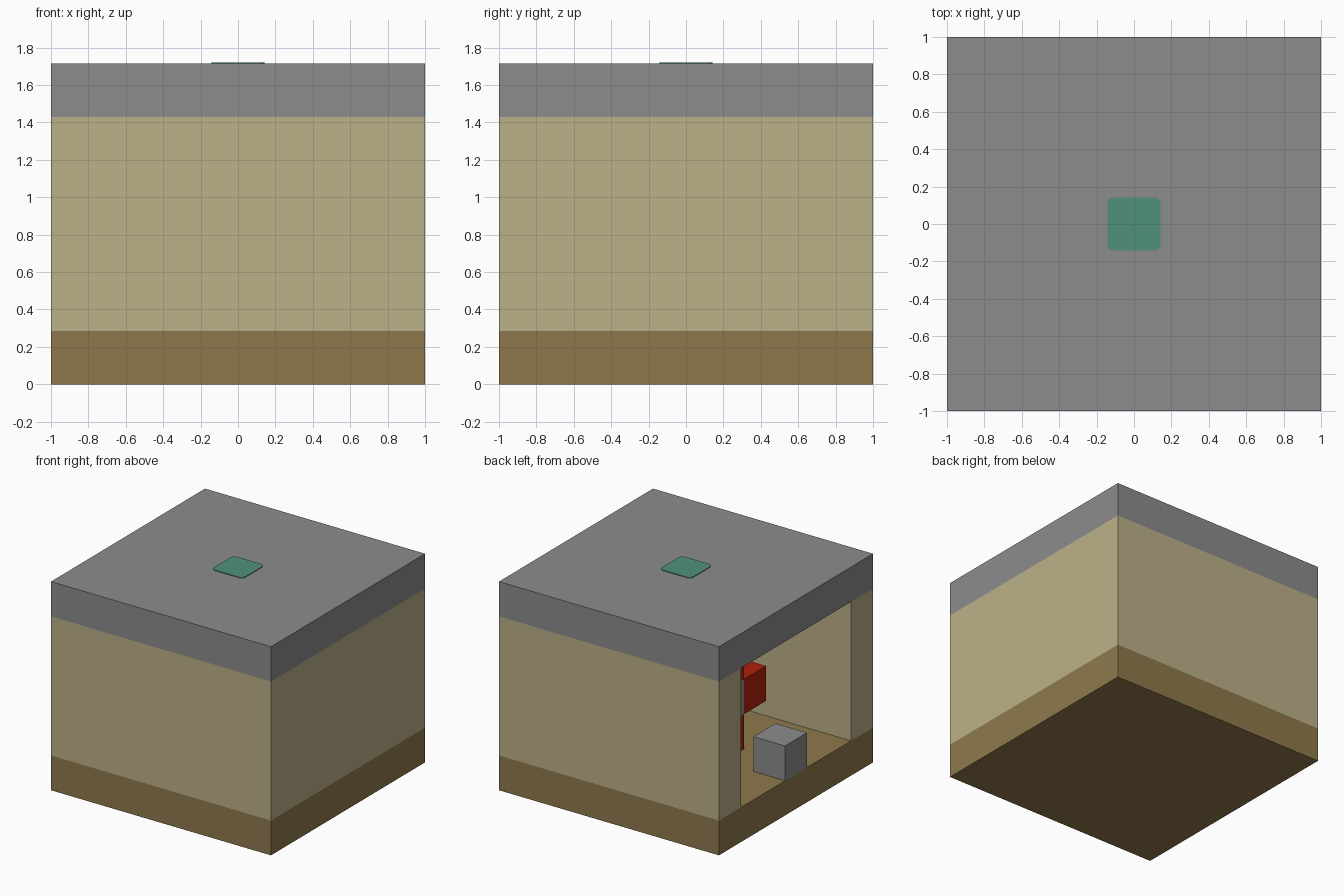
import bpy
import bmesh
from mathutils import Vector

U = 2 / 7  # one block: the building is seven blocks wide

if "Cube" in bpy.data.objects:
    bpy.data.objects.remove(bpy.data.objects["Cube"], do_unlink=True)


def material(name, hex_code):
    """Flat material from an sRGB hex code, stored as linear values."""
    srgb = [int(hex_code[i:i + 2], 16) / 255 for i in (0, 2, 4)]
    color = [((c + 0.055) / 1.055) ** 2.4 for c in srgb] + [1]
    mat = bpy.data.materials.new(name)
    mat.use_nodes = True
    mat.diffuse_color = color
    mat.node_tree.nodes["Principled BSDF"].inputs["Base Color"].default_value = color
    return mat


def prism(name, outline, z_low, z_high, mat):
    """Extrude a flat outline, given in blocks, between two heights."""
    bm = bmesh.new()
    face = bm.faces.new([bm.verts.new((x * U, y * U, z_low * U)) for x, y in outline])
    top = bmesh.ops.extrude_face_region(bm, geom=[face])["geom"]
    verts = [v for v in top if isinstance(v, bmesh.types.BMVert)]
    bmesh.ops.translate(bm, verts=verts, vec=Vector((0, 0, (z_high - z_low) * U)))
    bmesh.ops.recalc_face_normals(bm, faces=bm.faces)
    mesh = bpy.data.meshes.new(name)
    bm.to_mesh(mesh)
    bm.free()
    mesh.materials.append(mat)
    obj = bpy.data.objects.new(name, mesh)
    bpy.context.collection.objects.link(obj)
    return obj


def square(half, cx=0, cy=0):
    return [(cx - half, cy - half), (cx + half, cy - half),
            (cx + half, cy + half), (cx - half, cy + half)]


def block(name, x, y, z, mat):
    """Single cube with its base at height z."""
    return prism(name, square(0.5, x, y), z, z + 1, mat)


wood = material("brown_wood", "8F794D")
cream = material("cream_wall", "BBB188")
stone = material("grey_stone", "8C8C8C")
red = material("red_paint", "AE200D")
green = material("green_panel", "50917A")

# Shell: floor slab, three walls open on the right side, roof slab
prism("floor_slab", square(3.5), 0, 1, wood)
prism("walls", [(-3.5, -3.5), (3.5, -3.5), (3.5, 3.5), (-3.5, 3.5),
                (-3.5, 2.5), (2.5, 2.5), (2.5, -2.5), (-3.5, -2.5)], 1, 5, cream)
prism("roof_slab", square(3.5), 5, 6, stone)

# Thin rounded panel on the roof
panel = prism("roof_panel", square(0.5), 6, 6.02, green)
bm = bmesh.new()
bm.from_mesh(panel.data)
corners = [e for e in bm.edges if abs(e.verts[0].co.z - e.verts[1].co.z) > 0.001]
bmesh.ops.bevel(bm, geom=corners, offset=0.12 * U, segments=4, profile=0.5, affect='EDGES')
bm.to_mesh(panel.data)
bm.free()

# Step block in the doorway
block("doorway_block", -3, 0, 1, stone)

# Upright cross: grey centre with four red arms
block("cross_centre", -1, 0, 2, stone)
for name, y, z in (("lower", 0, 1), ("upper", 0, 3), ("front", -1, 2), ("back", 1, 2)):
    block("cross_arm_" + name, -1, y, z, red)
